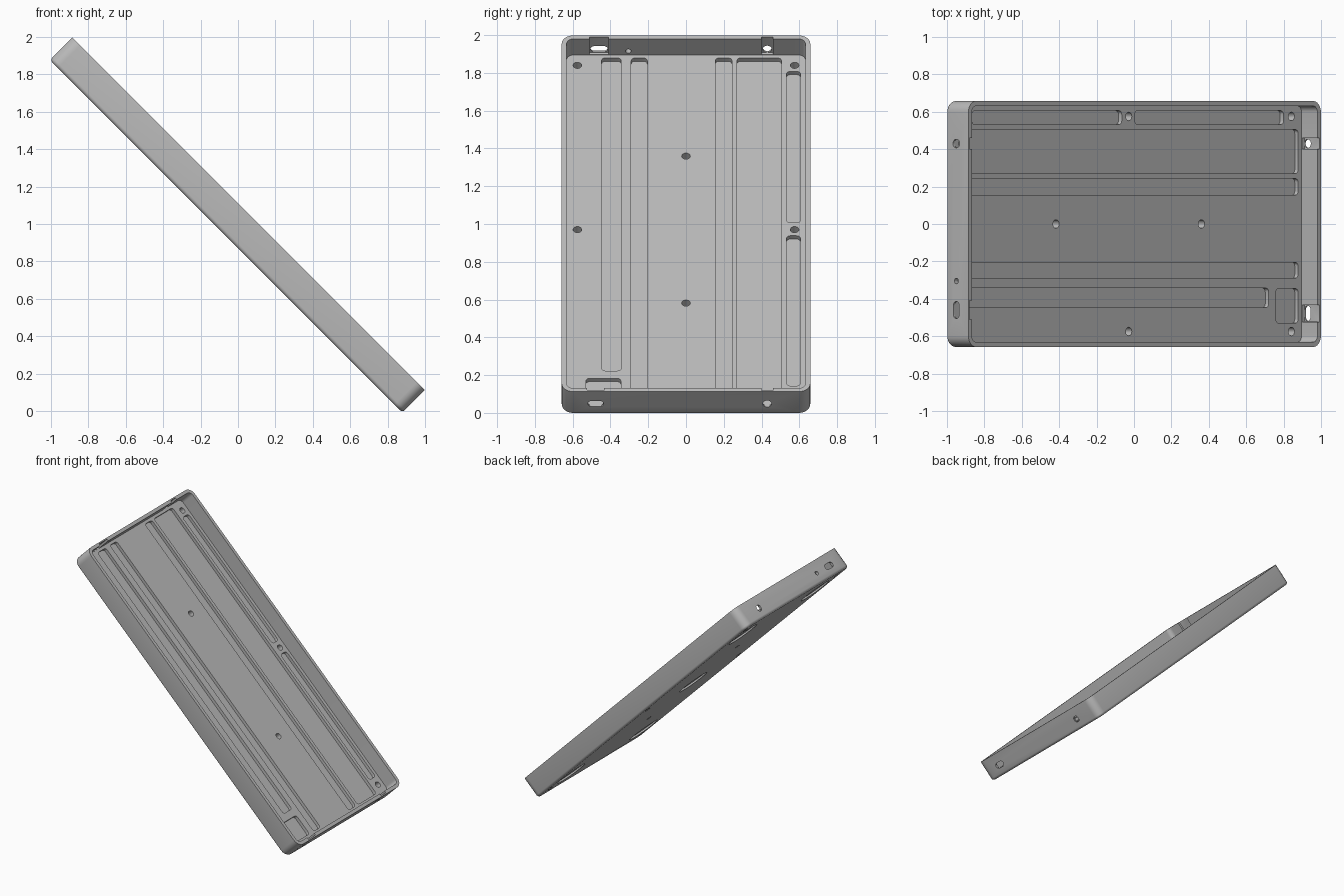
import bpy, bmesh, math
from mathutils import Matrix, Vector

if "Cube" in bpy.data.objects:
    bpy.data.objects.remove(bpy.data.objects["Cube"])

L, W, T = 2.666, 1.316, 0.171      # tray length, width, height
WALL, FLOOR = 0.026, 0.051         # wall and floor thickness
GROOVE = 0.025                     # depth of the floor grooves

grey = bpy.data.materials.new("plain grey")
grey.diffuse_color = (0.5, 0.5, 0.5, 1)
grey.use_nodes = True
grey.node_tree.nodes["Principled BSDF"].inputs["Base Color"].default_value = grey.diffuse_color


def rounded_rect(sx, sy, r, n):
    """Outline of a rounded rectangle centred on the origin."""
    pts = []
    for q, (cx, cy) in enumerate([(1, 1), (-1, 1), (-1, -1), (1, -1)]):
        for i in range(n + 1):
            a = math.pi / 2 * (q + i / n)
            pts.append((cx * (sx / 2 - r) + r * math.cos(a),
                        cy * (sy / 2 - r) + r * math.sin(a)))
    return pts


def loft(name, layers, matrix=Matrix()):
    """Closed solid through a stack of (outline, height) layers."""
    bm = bmesh.new()
    rings = [[bm.verts.new(matrix @ Vector((x, y, h))) for x, y in pts] for pts, h in layers]
    n = len(rings[0])
    for a, b in zip(rings, rings[1:]):
        for i in range(n):
            bm.faces.new((a[i], a[(i + 1) % n], b[(i + 1) % n], b[i]))
    bm.faces.new(rings[0][::-1])
    bm.faces.new(rings[-1])
    bmesh.ops.recalc_face_normals(bm, faces=bm.faces)
    mesh = bpy.data.meshes.new(name)
    bm.to_mesh(mesh)
    bm.free()
    mesh.materials.append(grey)
    obj = bpy.data.objects.new(name, mesh)
    bpy.context.collection.objects.link(obj)
    return obj


# Outer block with rounded corners and a filleted bottom edge
R, F = 0.06, 0.02
layers = []
for i in range(5):
    a = math.pi / 2 * i / 4
    inset = F * (1 - math.sin(a))
    layers.append((rounded_rect(L - 2 * inset, W - 2 * inset, R - inset, 6),
                   F * (1 - math.cos(a))))
layers.append((rounded_rect(L, W, R, 6), T))
tray = loft("tray", layers)
bpy.context.view_layer.objects.active = tray
tray.select_set(True)


def cut(outline, low, high, matrix=Matrix()):
    """Subtract a prism from the tray."""
    cutter = loft("cutter", [(outline, low), (outline, high)], matrix)
    cutter.hide_render = True
    mod = tray.modifiers.new("cut", 'BOOLEAN')
    mod.operation, mod.solver, mod.object = 'DIFFERENCE', 'EXACT', cutter
    bpy.ops.object.modifier_apply(modifier=mod.name)
    bpy.data.objects.remove(cutter)


def floor_cut(u0, u1, y0, y1, r, low, high):
    cut(rounded_rect(u1 - u0, y1 - y0, r, 4), low, high,
        Matrix.Translation(((u0 + u1) / 2, (y0 + y1) / 2, 0)))


# Main cavity
cut(rounded_rect(L - 2 * WALL, W - 2 * WALL, 0.035, 6), FLOOR, T + 0.1)

# Long grooves and the corner pocket in the floor
for u0, u1, y0, y1 in [(-1.285, 1.057, -0.447, -0.343),
                       (-1.285, 1.28, -0.29, -0.205),
                       (-1.285, 1.28, 0.155, 0.243),
                       (-1.285, 1.28, 0.27, 0.505),
                       (-1.185, -0.053, 0.532, 0.606),
                       (0.046, 1.17, 0.532, 0.606),
                       (1.113, 1.28, -0.53, -0.345)]:
    floor_cut(u0, u1, y0, y1, 0.02, FLOOR - GROOVE, FLOOR + 0.03)

# Round shallow recesses underneath
for u, y in [(0, 0)] + [(a, b) for a in (-1.08, 1.08) for b in (-0.46, 0.46)]:
    cut(rounded_rect(0.25, 0.25, 0.1249, 8), -0.05, 0.012, Matrix.Translation((u, y, 0)))

# Screw holes through the floor
for u, y in [(-0.55, 0), (0.55, 0)] + [(a, b) for a in (-1.23, 0, 1.23) for b in (-0.575, 0.575)]:
    cut(rounded_rect(0.046, 0.046, 0.0229, 4), -0.05, FLOOR + 0.03, Matrix.Translation((u, y, 0)))

# Openings through the end walls: end, y, width, height, notch width
to_end = Matrix(((0, 0, 1, 0), (1, 0, 0, 0), (0, 1, 0, 0), (0, 0, 0, 1)))
for end, y, w, h, notch in [(-1, 0.43, 0.046, 0.05, 0.06), (1, 0.43, 0.046, 0.05, 0.06),
                            (-1, -0.46, 0.092, 0.044, 0.1), (1, -0.478, 0.082, 0.044, 0.09),
                            (-1, -0.305, 0.03, 0.03, 0)]:
    cut(rounded_rect(w, h, min(w, h) * 0.495, 4), -0.06, 0.06,
        Matrix.Translation((end * L / 2, y, 0.08)) @ to_end)
    if notch:
        # Inner notch running from the opening up to the rim
        inner = L / 2 - WALL
        a, b = sorted((end * (inner - 0.02), end * (inner + 0.016)))
        floor_cut(a, b, y - notch / 2, y + notch / 2, 0.001, FLOOR + 0.004, T + 0.05)

# Smooth the rounded edges, then lean the tray at 45 degrees
bpy.ops.object.shade_smooth_by_angle(angle=math.radians(30))
tray.data.transform(Matrix.Translation((-0.064, 0, 0.936)) @ Matrix.Rotation(math.radians(45), 4, 'Y'))
low = min(v.co.z for v in tray.data.vertices)
tray.data.transform(Matrix.Translation((0, 0, -low)))
